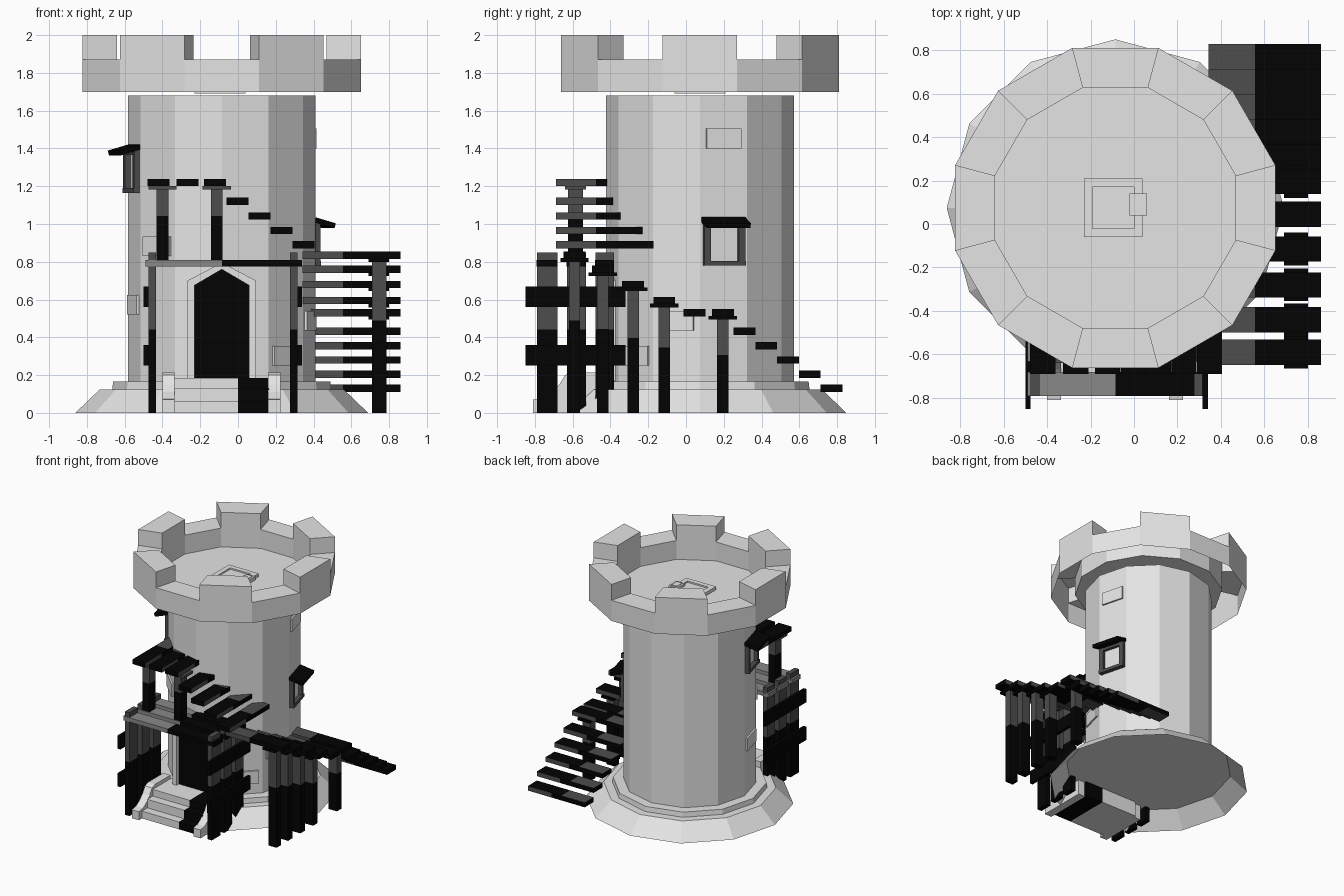
import bpy, bmesh, math
from mathutils import Matrix, Vector

if "Cube" in bpy.data.objects:
    bpy.data.objects.remove(bpy.data.objects["Cube"])

CX, CY = -0.086, 0.074          # tower axis


def mat(name, v):
    m = bpy.data.materials.new(name)
    m.diffuse_color = (v, v, v, 1)
    m.use_nodes = True
    m.node_tree.nodes["Principled BSDF"].inputs["Base Color"].default_value = m.diffuse_color
    return m


STONE = mat("pale_stone", 0.78)
MID = mat("grey_wood", 0.25)
GREY = mat("dark_grey_wood", 0.075)
BLACK = mat("black_wood", 0.001)


def finish(name, bm, mats):
    bmesh.ops.recalc_face_normals(bm, faces=bm.faces)
    me = bpy.data.meshes.new(name)
    bm.to_mesh(me)
    bm.free()
    for m in mats:
        me.materials.append(m)
    ob = bpy.data.objects.new(name, me)
    bpy.context.collection.objects.link(ob)
    return ob


def box(name, lo, hi, mats, M=Matrix(), cuts=(), axis=0, rule=None):
    """Box from corner to corner, cut across an axis and coloured by a rule."""
    bm = bmesh.new()
    bmesh.ops.create_cube(bm, size=1)
    for v in bm.verts:
        v.co = Vector([(a + b) / 2 + c * (b - a) for a, b, c in zip(lo, hi, v.co)])
    no = Vector([1.0 if i == axis else 0.0 for i in range(3)])
    for c in cuts:
        bmesh.ops.bisect_plane(bm, geom=bm.verts[:] + bm.edges[:] + bm.faces[:],
                               plane_co=no * c, plane_no=no)
    bm.normal_update()
    if rule:
        for f in bm.faces:
            f.material_index = rule(f.calc_center_median(), f.normal)
    bm.transform(M)
    return finish(name, bm, mats)


def polar(r, a, z):
    return (CX + r * math.cos(a), CY + r * math.sin(a), z)


def lathe(name, profile, n, bottom=True, top=True):
    """Faceted turned shape with optional end caps."""
    bm = bmesh.new()
    rings = [[bm.verts.new(polar(r, i * math.tau / n, z)) for i in range(n)]
             for r, z in profile]
    for a, b in zip(rings, rings[1:]):
        for i in range(n):
            j = (i + 1) % n
            bm.faces.new((a[i], a[j], b[j], b[i]))
    if bottom:
        bm.faces.new(rings[0])
    if top:
        bm.faces.new(rings[-1])
    return finish(name, bm, [STONE])


def prism(name, pts, depth, mats):
    """Extrude a closed 3D outline along a vector."""
    bm = bmesh.new()
    f = bm.faces.new([bm.verts.new(p) for p in pts])
    r = bmesh.ops.extrude_face_region(bm, geom=[f])
    bmesh.ops.translate(bm, vec=depth,
                        verts=[g for g in r["geom"] if isinstance(g, bmesh.types.BMVert)])
    return finish(name, bm, mats)


def facet(deg):
    """Frame on a wall facet: x along the wall, y outward."""
    a = math.radians(deg)
    return (Matrix.Translation((CX + 0.48 * math.cos(a), CY + 0.48 * math.sin(a), 0))
            @ Matrix.Rotation(a - math.pi / 2, 4, 'Z'))


# Tower: hollow flared base, step ring, shaft
lathe("tower_base", [(0.775, 0), (0.645, 0.125)], 12, bottom=False, top=False)
lathe("base_step", [(0.645, 0.125), (0.58, 0.125), (0.575, 0.165)], 12)
lathe("tower_shaft", [(0.497, 0.15), (0.497, 1.68)], 12)


# Crown: shell open underneath, every second sector raised as a merlon
def crown():
    bm = bmesh.new()
    R0, R1, LOW, HIGH, FLOOR = 0.573, 0.762, 1.87, 2.0, 1.715

    def quad(*pts):
        bm.faces.new([bm.verts.new(p) for p in pts])

    for k in range(12):
        a, b = math.radians(30 * k - 15), math.radians(30 * k + 15)
        h = LOW if k % 2 else HIGH
        quad(polar(R1, a, 1.70), polar(R1, b, 1.70), polar(R1, b, h), polar(R1, a, h))
        quad(polar(R0, b, FLOOR), polar(R0, a, FLOOR), polar(R0, a, h), polar(R0, b, h))
        quad(polar(R0, a, h), polar(R1, a, h), polar(R1, b, h), polar(R0, b, h))
        quad(polar(R0, a, LOW), polar(R1, a, LOW), polar(R1, a, HIGH), polar(R0, a, HIGH))
    quad(*[polar(R0, math.radians(30 * k - 15), FLOOR) for k in range(12)])
    bmesh.ops.remove_doubles(bm, verts=bm.verts, dist=0.0005)
    return finish("crown", bm, [STONE])


crown()

# Roof hatch: raised rim, panel and handle
for lo, hi in (((-0.23, -0.06), (-0.19, 0.21)), ((0.0, -0.06), (0.04, 0.21)),
               ((-0.19, -0.06), (0.0, -0.02)), ((-0.19, 0.17), (0.0, 0.21))):
    box("hatch_rim", (*lo, 1.692), (*hi, 1.742), [STONE])
box("hatch_panel", (-0.19, -0.02, 1.692), (0.0, 0.17, 1.73), [STONE])
box("hatch_handle", (-0.02, 0.04, 1.72), (0.06, 0.14, 1.75), [STONE])
box("hatch_handle_top", (-0.005, 0.055, 1.75), (0.045, 0.125, 1.755), [STONE])

# Raised wall stones: facet angle, bottom height, half width
for deg, z, w in ((15, 1.40, 0.095), (-15, 0.435, 0.095), (-45, 0.25, 0.1),
                  (195, 0.52, 0.095), (225, 0.83, 0.1)):
    box("wall_stone", (-w, -0.02, z), (w, 0.014, z + 0.105), [STONE], facet(deg))

# Windows: slim wooden frame with slanted canopy
for deg, z in ((15, 0.78), (195, 1.165)):
    M = facet(deg)
    for s in (-1, 1):
        x = s * 0.095
        box("window_post", (x - 0.018, -0.01, z), (x + 0.018, 0.03, z + 0.225), [GREY], M)
    box("window_sill", (-0.113, -0.01, z), (0.113, 0.035, z + 0.025), [GREY], M)
    box("window_head", (-0.1, -0.01, z + 0.2), (0.1, 0.025, z + 0.22), [GREY], M)
    tilt = M @ Matrix.Translation((0, 0, z + 0.228)) @ Matrix.Rotation(-0.28, 4, 'X')
    box("window_canopy", (-0.12, -0.015, 0), (0.12, 0.11, 0.027), [BLACK], tilt)


# Doorway: pointed stone frame and black door
def arch(w, base, side, peak, y):
    return [(CX - w, y, base), (CX + w, y, base), (CX + w, y, side),
            (CX, y, peak), (CX - w, y, side)]


inner = arch(0.145, 0.17, 0.675, 0.76, -0.47)
outer = arch(0.182, 0.17, 0.70, 0.795, -0.47)
for i in (1, 2, 3, 4):
    j = (i + 1) % 5
    prism("door_frame", [inner[i], inner[j], outer[j], outer[i]], (0, 0.13, 0), [STONE])
prism("door", arch(0.147, 0.17, 0.677, 0.762, -0.44), (0, 0.1, 0), [BLACK])

# Entrance steps with curved cheek walls
for y, z0, z1 in ((-0.77, 0, 0.06), (-0.70, 0.06, 0.13), (-0.63, 0.13, 0.185)):
    box("entrance_step", (-0.335, y, z0), (0.165, -0.38, z1), [STONE, BLACK],
        cuts=[0.0], rule=lambda c, n: int(c.x > 0))
CHEEK = [(-0.81, 0), (-0.81, 0.07), (-0.755, 0.08), (-0.71, 0.11), (-0.67, 0.15),
         (-0.64, 0.20), (-0.60, 0.215), (-0.40, 0.215), (-0.40, 0)]
for x in (-0.40, 0.16):
    prism("step_cheek", [(x, y, z) for y, z in CHEEK], (0.065, 0, 0), [STONE])


# Posts and boards: grey above, black below
def post(name, lo, hi, part=0.6):
    c = lo[2] + part * (hi[2] - lo[2])
    box(name, lo, hi, [GREY, BLACK], cuts=[c], axis=2, rule=lambda p, n: int(p.z < c))


# Porch: side walls of boards and rails, plank deck
ROWS = ((-0.79, -0.68), (-0.63, -0.53), (-0.48, -0.38))
for xb, xr in ((-0.475, -0.50), (0.275, 0.315)):
    for y0, y1 in ROWS:
        post("porch_board", (xb, y0, 0), (xb + 0.04, y1, 0.85), 0.52)
    for z in (0.25, 0.56):
        box("porch_rail", (xr, -0.85, z), (xr + 0.025, -0.32, z + 0.11), [BLACK])
for y0, y1 in ROWS:
    box("porch_deck", (-0.49, y0 - 0.002, 0.775), (0.34, y1, 0.81), [MID, BLACK],
        cuts=[CX], rule=lambda c, n: int(c.x > CX))


# Stair treads: local x runs outward from the wall, colours split along it
def tread_rule(c, n):
    if abs(n.x) > 0.5:
        return 1
    if n.y > 0.5:
        return int(c.x < 0.305)
    return int(c.x > 0.215)


def tread(name, M, width=0.116):
    box(name, (0, -width / 2, -0.019), (0.517, width / 2, 0.019), [GREY, BLACK],
        M, cuts=[0.215, 0.305], rule=tread_rule)


# Lower stair along the right side
LOWER = [(0.77, 0.13), (0.655, 0.205), (0.54, 0.28), (0.425, 0.355), (0.31, 0.432),
         (0.195, 0.53), (0.045, 0.53), (-0.115, 0.595), (-0.28, 0.68),
         (-0.44, 0.76), (-0.59, 0.835)]
for y, z in LOWER:
    tread("lower_stair_tread", Matrix.Translation((0.342, y, z)))
for i in (5, 7, 8, 9, 10):
    y, z = LOWER[i]
    post("lower_stair_post", (0.71, y - 0.03, 0), (0.785, y + 0.03, z - 0.018))
    box("lower_stair_cap", (0.69, y - 0.075, z - 0.036), (0.80, y + 0.075, z - 0.016), [BLACK])

# Upper stair across the front, over the porch
UPPER = [(-0.42, 1.22), (-0.268, 1.22), (-0.122, 1.22), (-0.003, 1.12),
         (0.113, 1.042), (0.23, 0.966), (0.347, 0.89)]
TURN = Matrix.Rotation(-math.pi / 2, 4, 'Z')
for x, z in UPPER:
    tread("upper_stair_tread", Matrix.Translation((x, -0.172, z)) @ TURN)
for x in (-0.40, -0.113):
    post("upper_stair_post", (x - 0.031, -0.625, 0.80), (x + 0.031, -0.545, 1.205))
    box("upper_stair_cap", (x - 0.075, -0.64, 1.182), (x + 0.075, -0.53, 1.202), [GREY])
